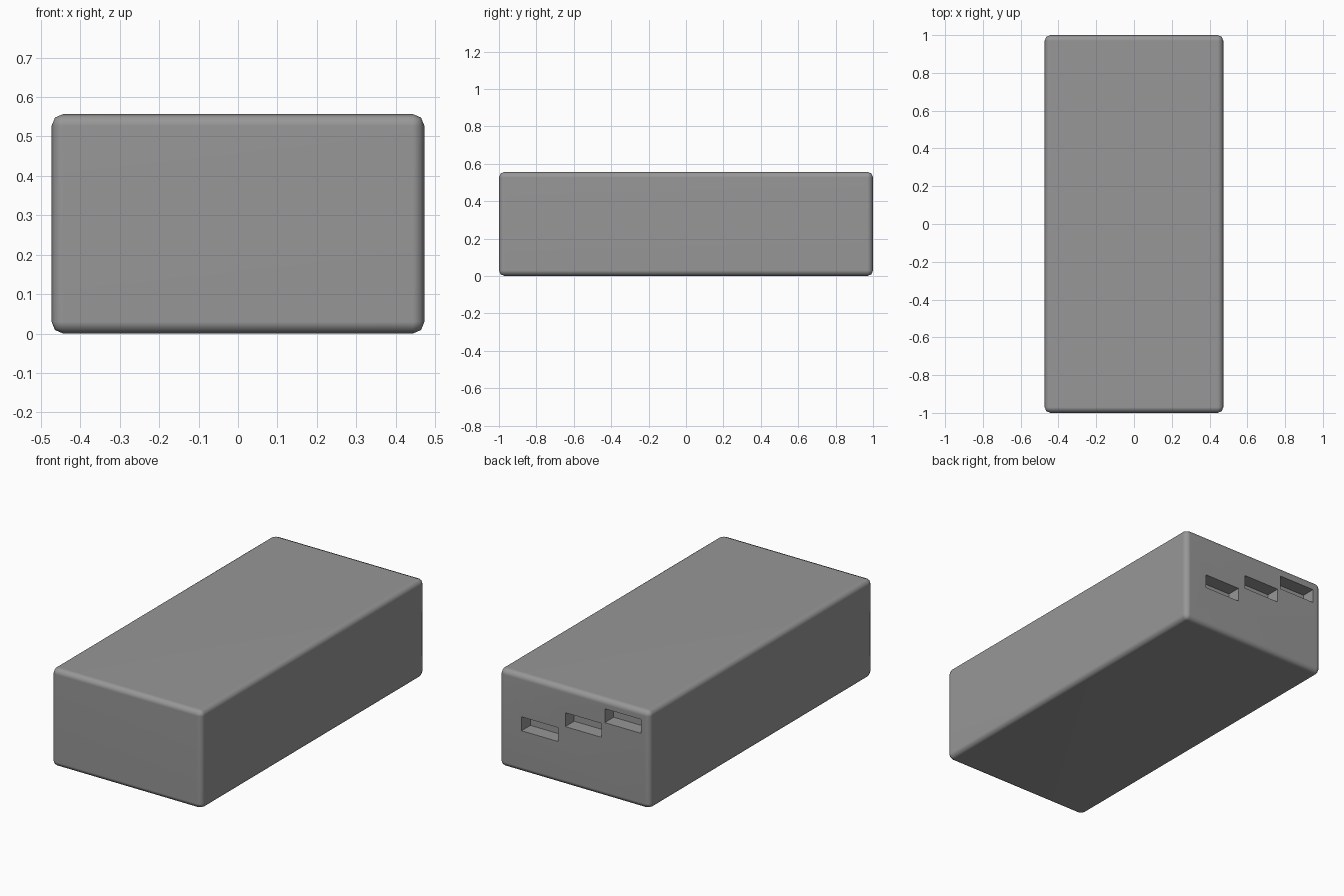
import bpy
import math

if "Cube" in bpy.data.objects:
    bpy.data.objects.remove(bpy.data.objects["Cube"])

WIDTH, LENGTH, HEIGHT = 0.946, 2.0, 0.557
SLOT_W, SLOT_H, SLOT_DEPTH = 0.228, 0.079, 0.08


def box(name, size, location):
    bpy.ops.mesh.primitive_cube_add(size=1, location=location)
    obj = bpy.context.object
    obj.name = name
    obj.scale = size
    bpy.ops.object.transform_apply(location=False, rotation=False, scale=True)
    return obj


def apply(obj, modifier):
    bpy.context.view_layer.objects.active = obj
    bpy.ops.object.modifier_apply(modifier=modifier.name)


# Rounded block
body = box("body", (WIDTH, LENGTH, HEIGHT), (0, 0, HEIGHT / 2))
bevel = body.modifiers.new("rounded_edges", 'BEVEL')
bevel.width = 0.03
bevel.segments = 2
apply(body, bevel)

# Dark grey finish
grey = bpy.data.materials.new("dark_grey")
grey.diffuse_color = (0.31, 0.31, 0.31, 1)
grey.use_nodes = True
grey.node_tree.nodes["Principled BSDF"].inputs["Base Color"].default_value = grey.diffuse_color
body.data.materials.append(grey)

# Three shallow slots stepping up across the back
for x, z in ((0.219, 0.277), (-0.056, 0.374), (-0.304, 0.463)):
    cutter = box("slot_cutter", (SLOT_W, SLOT_DEPTH * 2, SLOT_H), (x, LENGTH / 2, z))
    cutter.data.materials.append(grey)
    cut = body.modifiers.new("slot", 'BOOLEAN')
    cut.operation = 'DIFFERENCE'
    cut.solver = 'EXACT'
    cut.object = cutter
    apply(body, cut)
    bpy.data.objects.remove(cutter, do_unlink=True)

# Smooth rounded edges, crisp slots, evenly shaded flat sides
bpy.ops.object.select_all(action='DESELECT')
body.select_set(True)
bpy.context.view_layer.objects.active = body
bpy.ops.object.shade_smooth_by_angle(angle=math.radians(50))
flatten = body.modifiers.new("flat_sides", 'WEIGHTED_NORMAL')
flatten.keep_sharp = True
